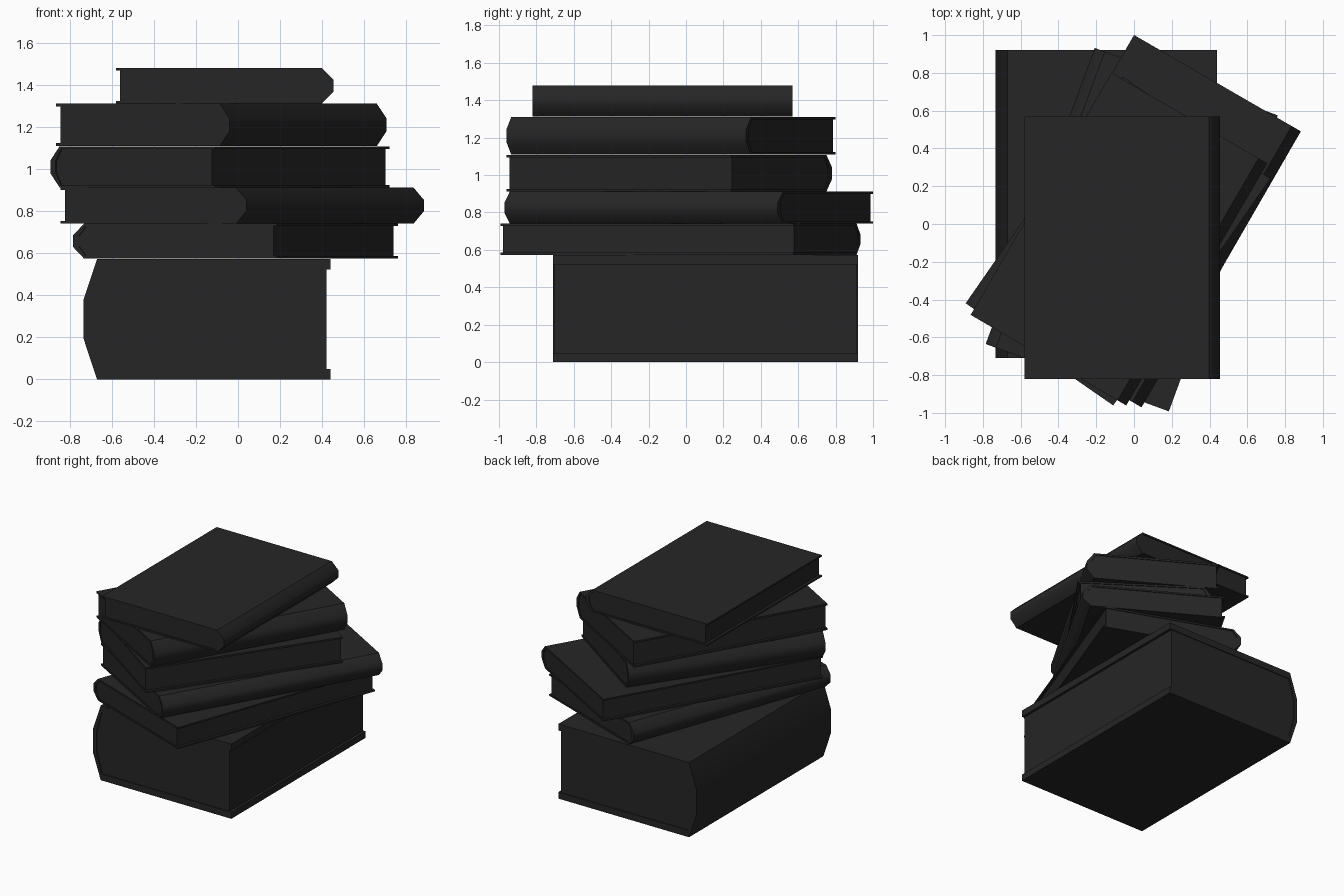
import bpy, bmesh, math
from mathutils import Matrix

if "Cube" in bpy.data.objects:
    bpy.data.objects.remove(bpy.data.objects["Cube"])

mat = bpy.data.materials.new("charcoal black")
mat.diffuse_color = (0.019, 0.019, 0.019, 1)
mat.use_nodes = True
mat.node_tree.nodes["Principled BSDF"].inputs["Base Color"].default_value = mat.diffuse_color


def extrude_profile(name, quads_from, quads_to, half, place, smooth_ids=()):
    """Sweep a strip between two matching (x, z) outlines along y."""
    bm = bmesh.new()
    n = len(quads_from)
    loop = quads_from + quads_to[::-1]
    rings = [[bm.verts.new((x, y, z)) for x, z in loop] for y in (-half, half)]
    m = len(loop)
    for i in range(m):
        j = (i + 1) % m
        f = bm.faces.new((rings[0][i], rings[0][j], rings[1][j], rings[1][i]))
        f.smooth = i in smooth_ids
    for r in rings:
        for i in range(n - 1):
            bm.faces.new((r[i], r[i + 1], r[m - 2 - i], r[m - 1 - i]))
    bmesh.ops.recalc_face_normals(bm, faces=bm.faces[:])
    mesh = bpy.data.meshes.new(name)
    bm.to_mesh(mesh)
    bm.free()
    mesh.materials.append(mat)
    ob = bpy.data.objects.new(name, mesh)
    ob.matrix_world = place
    bpy.context.collection.objects.link(ob)
    return ob


def book(name, cx, cy, z0, z1, w, l, angle, t, spine_right):
    h = z1 - z0
    d, s, a = 0.055 * w, 0.03, w / 2
    rot = angle + (180 if spine_right else 0)
    place = Matrix.Translation((cx, cy, z0)) @ Matrix.Rotation(math.radians(rot), 4, 'Z')
    # wrap-around cover: board, bevelled spine on local -x, board
    outer = [(a, 0), (-a + d, 0), (-a, h * 0.34), (-a, h * 0.66), (-a + d, h), (a, h)]
    inner = [(a, t), (-a + d + s * 0.3, t), (-a + s, h * 0.36), (-a + s, h * 0.64),
             (-a + d + s * 0.3, h - t), (a, h - t)]
    extrude_profile(name + "_cover", outer, inner, l / 2, place, smooth_ids=(1, 2, 3))
    # page block, slightly inset from the boards
    e = a - 0.02
    low = [(e, t), inner[1], inner[2]]
    high = [(e, h - t), inner[4], inner[3]]
    extrude_profile(name + "_pages", low, high, l / 2 - 0.006, place)


# name, centre x, centre y, bottom, top, width, length, turn, board, spine on right
BOOKS = [
    ("bottom_book", -0.147, 0.105, 0.000, 0.573, 1.175, 1.63, 0, 0.050, False),
    ("second_book", -0.012, -0.030, 0.574, 0.740, 1.033, 1.67, -20.2, 0.012, False),
    ("third_book", 0.020, 0.015, 0.741, 0.911, 1.020, 1.687, -30, 0.012, True),
    ("fourth_book", -0.085, -0.090, 0.912, 1.108, 0.950, 1.46, -34.7, 0.013, False),
    ("fifth_book", -0.080, -0.080, 1.109, 1.311, 0.953, 1.483, -30.2, 0.014, True),
    ("top_book", -0.0625, -0.125, 1.312, 1.479, 1.035, 1.39, 0, 0.012, True),
]
for b in BOOKS:
    book(*b)
